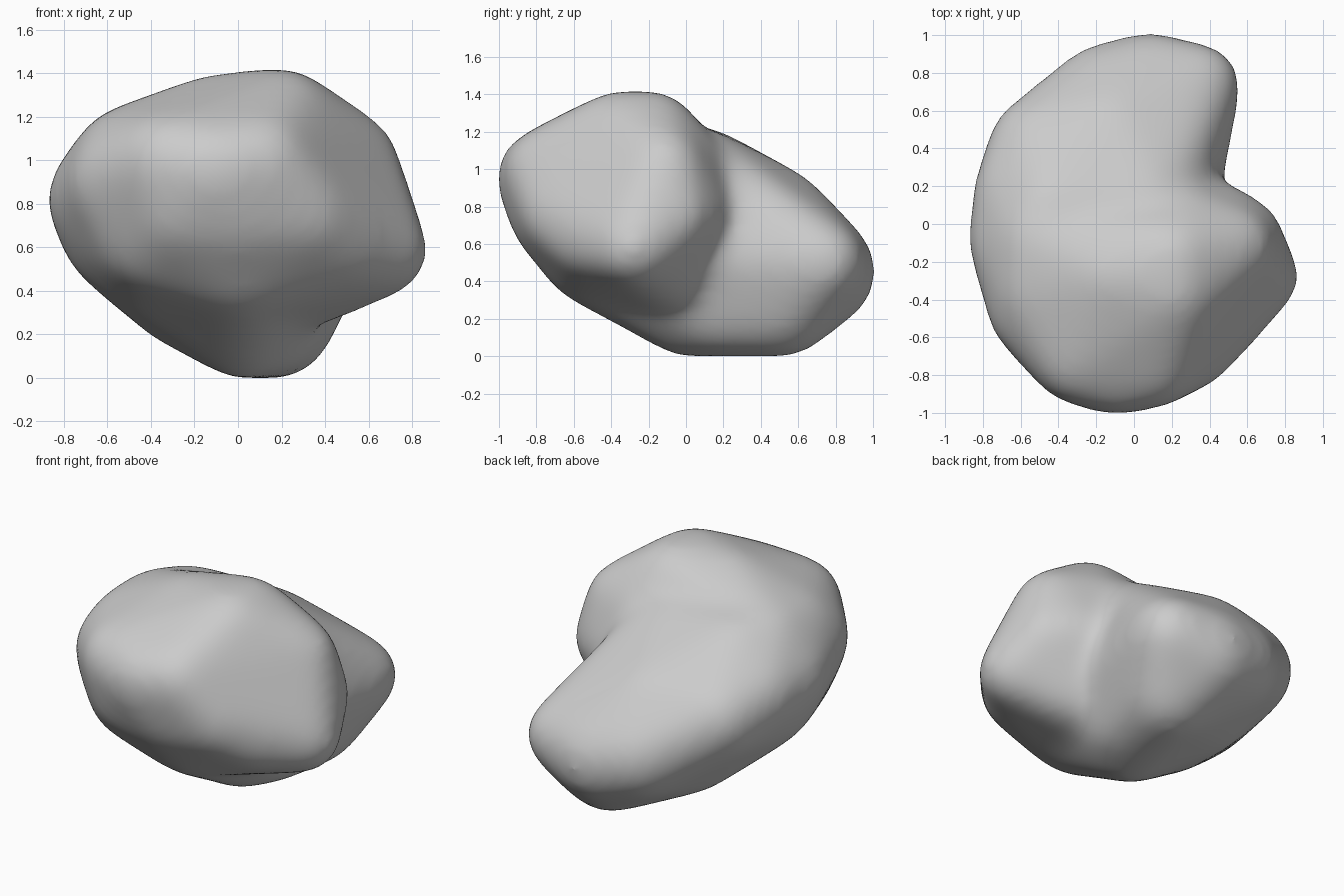
import bpy, bmesh
from mathutils import Matrix

cube = bpy.data.objects.get("Cube")
if cube:
    bpy.data.objects.remove(cube, do_unlink=True)

grey = bpy.data.materials.new("stone grey")
grey.use_nodes = True
grey.diffuse_color = (0.6, 0.6, 0.6, 1)
grey.node_tree.nodes["Principled BSDF"].inputs["Base Color"].default_value = (0.6, 0.6, 0.6, 1)

# Balls (x, y, z, radius) whose hulls form the two lobes
shared = [(-.6, -.1, .82, .26), (-.5, -.1, 1, .23), (-.55, -.03, .65, .24),
          (-.36, -.12, .52, .25), (.03, -.48, .56, .28)]
front_lobe = shared + [(-.3, -.71, .98, .23), (-.1, -.77, .95, .23), (.1, -.73, .98, .23),
                       (0, -.68, .76, .25), (-.25, -.66, .78, .25), (-.38, -.48, .66, .26),
                       (.2, -.36, 1.17, .23), (.2, -.18, 1.17, .23), (-.1, -.28, 1.16, .22),
                       (-.5, -.35, .98, .24), (-.5, -.45, .9, .26), (.3, -.64, .75, .22),
                       (.52, -.12, 1, .2), (.67, -.28, .58, .19), (.59, -.06, .75, .18),
                       (.45, -.5, .62, .2), (.36, -.12, .47, .21), (.25, -.03, 1, .22),
                       (.26, .02, .78, .23), (.46, 0, .76, .2)]
back_lobe = shared + [(.34, .73, .5, .21), (.22, .58, .62, .22), (.08, .72, .45, .28),
                      (.17, .52, .27, .26), (.13, .15, .24, .22), (.02, 0, .23, .22),
                      (-.58, .15, .8, .26), (-.5, .4, .72, .26), (-.15, .67, .5, .27),
                      (-.12, .48, .72, .27), (.06, .08, .95, .24), (.14, .28, .77, .22),
                      (-.25, .3, .4, .24), (-.42, .1, .97, .23)]
SKIN = 0.022  # allowance for what the softening takes off


def add_hull(target, balls):
    """Wrap a convex skin around a set of balls and add it to the target."""
    hull = bmesh.new()
    for x, y, z, r in balls:
        bmesh.ops.create_icosphere(hull, subdivisions=3, radius=r + SKIN,
                                   matrix=Matrix.Translation((x, y, z)))
    points = [v.co.copy() for v in hull.verts]
    hull.clear()
    for p in points:
        hull.verts.new(p)
    bmesh.ops.convex_hull(hull, input=hull.verts[:])
    bmesh.ops.delete(hull, geom=[v for v in hull.verts if not v.link_faces], context='VERTS')
    part = bpy.data.meshes.new("hull")
    hull.to_mesh(part)
    hull.free()
    target.from_mesh(part)
    bpy.data.meshes.remove(part)


bm = bmesh.new()
add_hull(bm, front_lobe)
add_hull(bm, back_lobe)
mesh = bpy.data.meshes.new("boulder")
bm.to_mesh(mesh)
bm.free()
boulder = bpy.data.objects.new("boulder", mesh)
bpy.context.collection.objects.link(boulder)

# Fuse the lobes into one skin and soften it
remesh = boulder.modifiers.new("fuse", 'REMESH')
remesh.mode = 'VOXEL'
remesh.voxel_size = 0.03
soften = boulder.modifiers.new("soften", 'SMOOTH')
soften.factor = 0.5
soften.iterations = 60
bpy.context.view_layer.objects.active = boulder
boulder.select_set(True)
for name in ("fuse", "soften"):
    bpy.ops.object.modifier_apply(modifier=name)

# Rest it on the ground
mesh = boulder.data
mesh.transform(Matrix.Translation((0, 0, -min(v.co.z for v in mesh.vertices))))
mesh.materials.clear()
mesh.materials.append(grey)
bpy.ops.object.shade_smooth()
